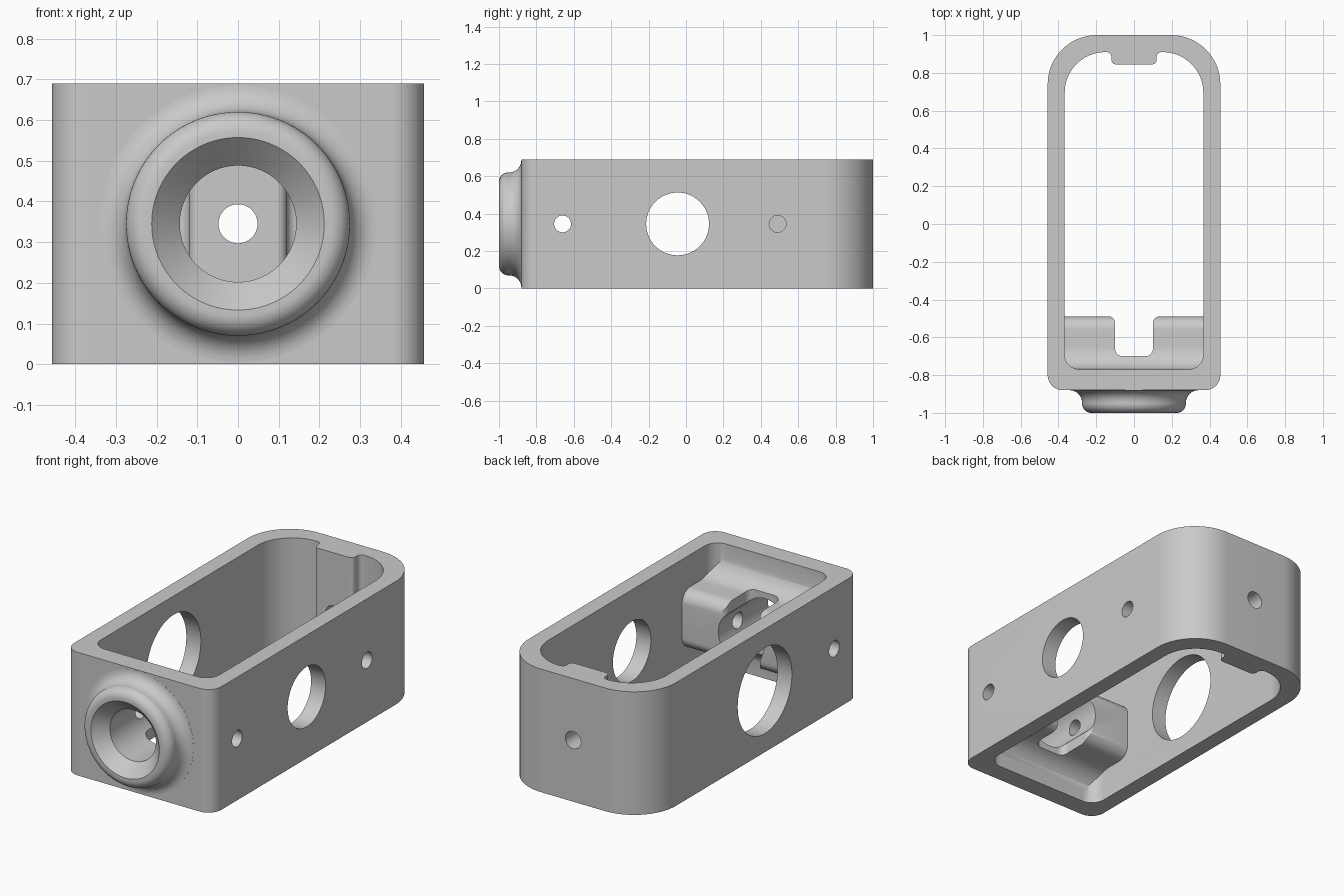
import bpy, bmesh
from math import sin, cos, pi, tan, radians
from mathutils import Vector, Matrix

cube = bpy.data.objects.get("Cube")
if cube:
    bpy.data.objects.remove(cube)

MID = 0.345      # height of every hole axis
HEIGHT = 0.69

grey = bpy.data.materials.new("satin grey")
grey.use_nodes = True
tone = (0.59, 0.59, 0.59, 1)
grey.diffuse_color = tone
grey.node_tree.nodes["Principled BSDF"].inputs["Base Color"].default_value = tone


def rounded(corners, steps=12):
    """Outline from (u, v, radius) corners, each filleted by its radius."""
    out = []
    for i, (u, v, r) in enumerate(corners):
        p = Vector((u, v))
        if r == 0:
            out.append(p)
            continue
        a = (Vector(corners[i - 1][:2]) - p).normalized()
        b = (Vector(corners[(i + 1) % len(corners)][:2]) - p).normalized()
        half = a.angle(b) / 2
        centre = p + (a + b).normalized() * (r / sin(half))
        start = p + a * (r / tan(half)) - centre
        sweep = start.angle_signed(p + b * (r / tan(half)) - centre)
        for k in range(steps + 1):
            out.append(centre + Matrix.Rotation(-sweep * k / steps, 2) @ start)
    return out


def finish(name, bm):
    bmesh.ops.recalc_face_normals(bm, faces=bm.faces)
    mesh = bpy.data.meshes.new(name)
    bm.to_mesh(mesh)
    bm.free()
    mesh.materials.append(grey)
    ob = bpy.data.objects.new(name, mesh)
    bpy.context.collection.objects.link(ob)
    return ob


def prism(name, outline, low, high, axis="z"):
    """Solid between two copies of an outline, along z (xy outline) or x (yz outline)."""
    place = (lambda p, h: (p.x, p.y, h)) if axis == "z" else (lambda p, h: (h, p.x, p.y))
    bm = bmesh.new()
    start, end = [[bm.verts.new(place(p, h)) for p in outline] for h in (low, high)]
    bm.faces.new(start[::-1])
    bm.faces.new(end)
    for k in range(len(outline)):
        n = (k + 1) % len(outline)
        bm.faces.new((start[k], start[n], end[n], end[k]))
    return finish(name, bm)


def lathe(name, profile, sides=96):
    """Turn an open (radius, y) profile about the long axis, ends capped."""
    bm = bmesh.new()
    rings = [[bm.verts.new((r * cos(2 * pi * k / sides), y, MID + r * sin(2 * pi * k / sides)))
              for k in range(sides)] for r, y in profile]
    for lower, upper in zip(rings, rings[1:]):
        for k in range(sides):
            n = (k + 1) % sides
            bm.faces.new((lower[k], lower[n], upper[n], upper[k]))
    bm.faces.new(rings[0])
    bm.faces.new(rings[-1])
    return finish(name, bm)


def cross_hole(y, radius, low, high, sides=64):
    ring = [Vector((y + radius * cos(2 * pi * k / sides), MID + radius * sin(2 * pi * k / sides)))
            for k in range(sides)]
    return prism("cross_hole", ring, low, high, "x")


def combine(target, other, operation):
    mod = target.modifiers.new(operation.lower(), "BOOLEAN")
    mod.operation = operation
    mod.solver = "EXACT"
    mod.object = other
    bpy.context.view_layer.objects.active = target
    bpy.ops.object.modifier_apply(modifier=mod.name)
    bpy.data.objects.remove(other)


# Outer shell and open cavity with the pad on the back wall
housing = prism("housing", rounded([
    (-0.457, -0.88, 0.08), (0.457, -0.88, 0.08), (0.457, 1, 0.26), (-0.457, 1, 0.26)], 20), 0, HEIGHT)
cavity = prism("cavity", rounded([
    (-0.367, -0.77, 0.08), (0.367, -0.77, 0.08), (0.367, 0.91, 0.215),
    (0.12, 0.91, 0.025), (0.12, 0.845, 0.025), (-0.12, 0.845, 0.025), (-0.12, 0.91, 0.025),
    (-0.367, 0.91, 0.215)], 16), -0.1, HEIGHT + 0.1)
combine(housing, cavity, "DIFFERENCE")

# Inner block with filleted roots, split by a slot
block = prism("inner_block", rounded([
    (-0.82, 0.03, 0), (-0.772, 0.03, 0), (-0.772, 0.18, 0.125), (-0.49, 0.18, 0.07),
    (-0.49, 0.51, 0.07), (-0.772, 0.51, 0.125), (-0.772, 0.66, 0), (-0.82, 0.66, 0)]),
    -0.41, 0.41, "x")
slot = prism("slot", rounded([
    (-0.1, -0.70, 0.04), (0.1, -0.70, 0.04), (0.1, -0.4895, 0.035), (0.2, -0.4895, 0),
    (0.2, -0.4, 0), (-0.2, -0.4, 0), (-0.2, -0.4895, 0), (-0.1, -0.4895, 0.035)]), -0.1, 0.8)
combine(block, slot, "DIFFERENCE")
combine(housing, block, "UNION")

# Front boss with rounded lip and flared root
lip = [(0.225 + 0.05 * sin(radians(a)), -0.95 - 0.05 * cos(radians(a))) for a in range(0, 91, 9)]
flare = [(0.34 - 0.065 * cos(radians(a)), -0.9455 + 0.065 * sin(radians(a))) for a in range(0, 91, 9)]
boss = lathe("boss", lip + flare + [(0.34, -0.85)])
combine(housing, boss, "UNION")

# Countersunk bore and small hole through the back
combine(housing, lathe("bore", [(0.222, -1.01), (0.143, -0.931), (0.143, -0.4)]), "DIFFERENCE")
combine(housing, lathe("back_hole", [(0.048, 0.7), (0.048, 1.1)], 48), "DIFFERENCE")

# Side holes: pin hole through, a different window each side, one screw hole
for y, radius, low, high in [(-0.66, 0.045, -0.6, 0.6), (-0.045, 0.168, 0.2, 0.6),
                             (-0.045, 0.24, -0.6, -0.2), (0.49, 0.045, 0.2, 0.6)]:
    combine(housing, cross_hole(y, radius, low, high), "DIFFERENCE")

bpy.ops.object.select_all(action="DESELECT")
housing.select_set(True)
bpy.context.view_layer.objects.active = housing
bpy.ops.object.shade_smooth_by_angle(angle=radians(30))
